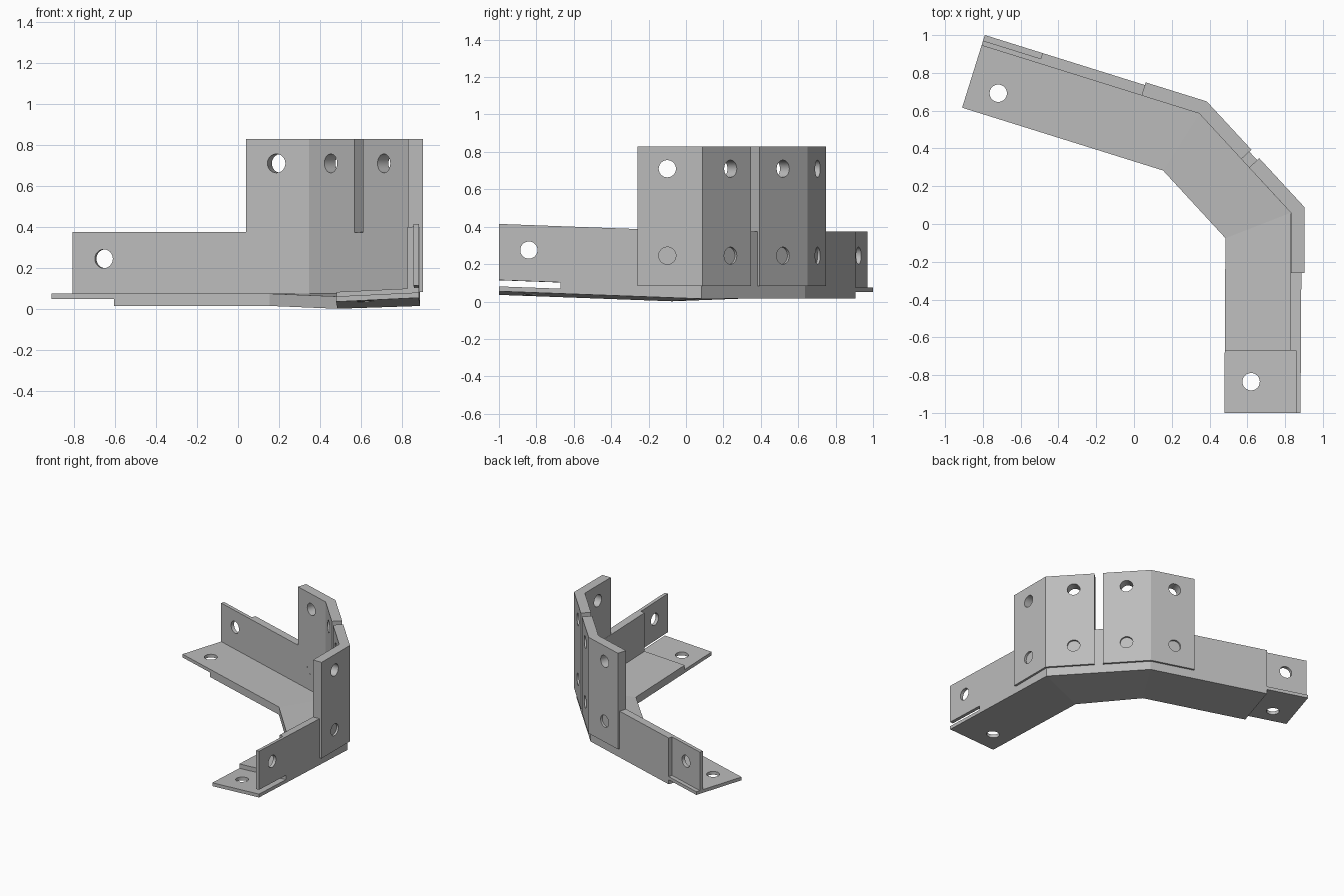
import bpy
import bmesh
from mathutils import Vector

if "Cube" in bpy.data.objects:
    bpy.data.objects.remove(bpy.data.objects["Cube"], do_unlink=True)

steel = bpy.data.materials.new("grey_steel")
steel.use_nodes = True
GREY = (0.5, 0.5, 0.5, 1)
steel.diffuse_color = GREY
steel.node_tree.nodes["Principled BSDF"].inputs["Base Color"].default_value = GREY

# Inner face line of the upright flange, seen in plan
LEFT_END, BEND_A = Vector((-0.807, 0.945)), Vector((0.345, 0.585))
BEND_B, RIGHT_END = Vector((0.83, 0.06)), Vector((0.83, -1.0))
LEFT_STEP = LEFT_END + (BEND_A - LEFT_END).normalized() * 0.32
RIGHT_STEP = Vector((0.83, -0.67))
WIDE, THICK, HIGH = -0.345, 0.058, 0.375
BASE, FLOOR = 0.015, 0.075


def outward(a, b):
    d = (b - a).normalized()
    return Vector((-d.y, d.x))


def tilt(p):
    """Slight rise and roll of the right arm."""
    run = 0.08 - p.y
    return p + Vector((-0.006 * run, 0, 0.037 * run + 0.048 * (p.x - 0.89)))


def loft(name, path, profile, tilted=()):
    """Sweep a profile of (offset, height) along a plan path with mitred bends."""
    bm = bmesh.new()
    rings = []
    for i, p in enumerate(path):
        sides = [outward(path[j], path[j + 1]) for j in (i - 1, i) if 0 <= j < len(path) - 1]
        n = sum(sides, Vector((0, 0))).normalized()
        n /= n.dot(sides[0])
        ring = []
        for off, z in profile:
            q = p + n * off
            co = Vector((q.x, q.y, z))
            ring.append(bm.verts.new(tilt(co) if i in tilted else co))
        rings.append(ring)
    count = len(profile)
    for a, b in zip(rings, rings[1:]):
        for k in range(count):
            m = (k + 1) % count
            bm.faces.new((a[k], a[m], b[m], b[k]))
    bm.faces.new(rings[0])
    bm.faces.new(rings[-1])
    bmesh.ops.recalc_face_normals(bm, faces=bm.faces)
    mesh = bpy.data.meshes.new(name)
    bm.to_mesh(mesh)
    bm.free()
    mesh.materials.append(steel)
    obj = bpy.data.objects.new(name, mesh)
    bpy.context.collection.objects.link(obj)
    return obj


def drill(obj, holes):
    """Cut round bolt holes given as (centre, axis)."""
    cutters = []
    for centre, axis in holes:
        rot = Vector(axis).to_track_quat('Z', 'Y').to_euler()
        bpy.ops.mesh.primitive_cylinder_add(vertices=32, radius=0.046, depth=0.3,
                                            location=centre, rotation=rot)
        cutter = bpy.context.object
        cutter.name = "hole_cutter"
        cutter.hide_render = True
        cutter.data.materials.append(steel)
        mod = obj.modifiers.new("hole", 'BOOLEAN')
        mod.operation, mod.solver, mod.object = 'DIFFERENCE', 'EXACT', cutter
        cutters.append(cutter)
    graph = bpy.context.evaluated_depsgraph_get()
    mesh = bpy.data.meshes.new_from_object(obj.evaluated_get(graph))
    obj.modifiers.clear()
    obj.data = mesh
    for c in cutters:
        bpy.data.objects.remove(c, do_unlink=True)
    bpy.ops.object.select_all(action='DESELECT')
    obj.select_set(True)
    bpy.context.view_layer.objects.active = obj
    bpy.ops.object.shade_smooth_by_angle(angle=0.5)


def box(o0, o1, z0, z1):
    return [(o0, z0), (o1, z0), (o1, z1), (o0, z1)]


# Bent angle section
loft("angle_body", [LEFT_STEP, BEND_A, BEND_B, RIGHT_STEP],
     [(WIDE, BASE), (THICK, BASE), (THICK, HIGH), (0, HIGH), (0, FLOOR), (WIDE, FLOOR)],
     tilted=(2, 3))

n_left = outward(LEFT_END, BEND_A).to_3d()
n_mid = outward(BEND_A, BEND_B).to_3d()
n_right = Vector((1, 0, 0))
UP = Vector((0, 0, 1))

# Thinned lap joint on the left arm
left_mid = (LEFT_END + LEFT_STEP) / 2
left_tip = loft("left_lap_end", [LEFT_END, LEFT_STEP],
                [(WIDE, 0.05), (THICK, 0.05), (THICK, FLOOR), (0.027, FLOOR),
                 (0.027, HIGH), (0, HIGH), (0, FLOOR), (WIDE, FLOOR)])
at = left_mid.to_3d()
drill(left_tip, [(at + UP * 0.245, n_left), (at - n_left * 0.215 + UP * 0.06, UP)])

# Thinned lap joint on the right arm, slotted between its two leaves
right_path = [RIGHT_STEP, RIGHT_END]
floor_tip = loft("right_lap_floor", right_path, box(WIDE, THICK, BASE, 0.041), (0, 1))
drill(floor_tip, [((0.62, -0.835, 0.05), UP)])
wall_tip = loft("right_lap_wall", right_path, box(0.033, THICK, FLOOR, HIGH), (0, 1))
drill(wall_tip, [((0.87, -0.84, 0.275), n_right)])

# Tall bent mounting plates on the outside
PLATE = box(0, 0.073, 0.082, 0.83)
plates = {
    "left_mounting_plate": ([Vector((0.04, 0.68)), BEND_A, BEND_A.lerp(BEND_B, 0.46)],
                            [((0.195, 0.66), n_left), ((0.475, 0.49), n_mid)]),
    "right_mounting_plate": ([BEND_A.lerp(BEND_B, 0.545), BEND_B, Vector((0.83, -0.26))],
                             [((0.735, 0.21), n_mid), ((0.865, -0.1), n_right)]),
}
for name, (path, spots) in plates.items():
    drill(loft(name, path, PLATE),
          [((x, y, z), n) for (x, y), n in spots for z in (0.245, 0.71)])
